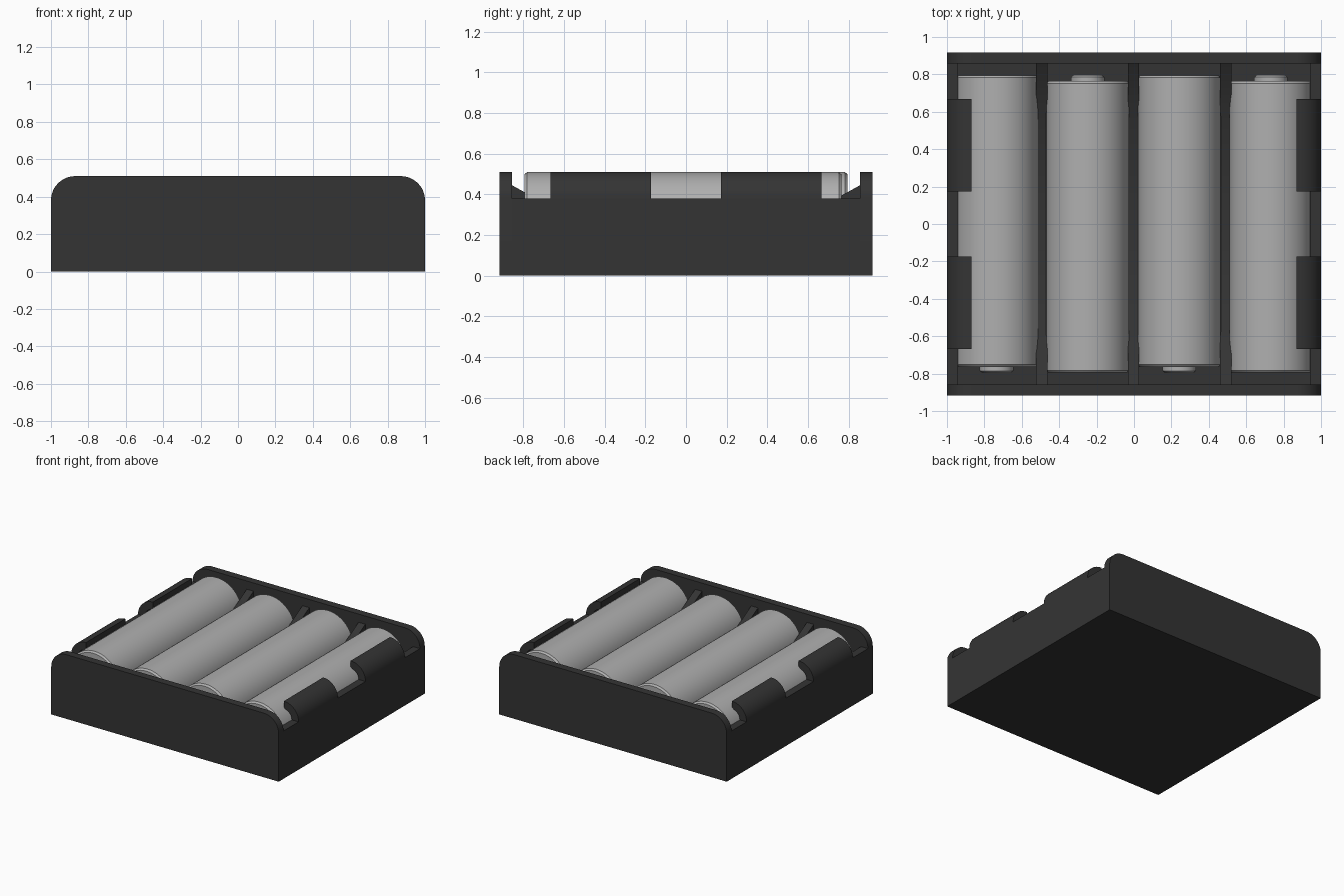
import bpy, bmesh, math
from mathutils import Vector

cube = bpy.data.objects.get("Cube")
if cube:
    bpy.data.objects.remove(cube, do_unlink=True)

HALF_X, HALF_Y, WALL = 1.0, 0.917, 0.06
INNER_Y = HALF_Y - WALL
TOP, SIDE_TOP = 0.51, 0.38
CURVE = TOP - SIDE_TOP


def material(name, rgb, rough):
    mat = bpy.data.materials.new(name)
    mat.use_nodes = True
    mat.diffuse_color = (*rgb, 1)
    bsdf = mat.node_tree.nodes["Principled BSDF"]
    bsdf.inputs["Base Color"].default_value = (*rgb, 1)
    bsdf.inputs["Roughness"].default_value = rough
    return mat


black = material("black plastic", (0.034, 0.034, 0.034), 0.6)
silver = material("silver grey", (0.43, 0.43, 0.43), 0.5)


def finish(name, bm, mat):
    bmesh.ops.recalc_face_normals(bm, faces=bm.faces)
    mesh = bpy.data.meshes.new(name)
    bm.to_mesh(mesh)
    bm.free()
    mesh.materials.append(mat)
    obj = bpy.data.objects.new(name, mesh)
    bpy.context.collection.objects.link(obj)
    bpy.ops.object.select_all(action="DESELECT")
    obj.select_set(True)
    bpy.context.view_layer.objects.active = obj
    bpy.ops.object.shade_smooth_by_angle(angle=math.radians(30))
    return obj


def prism(name, points, offset, mat=black):
    """Extrude a closed loop of 3D points along an offset."""
    bm = bmesh.new()
    face = bm.faces.new([bm.verts.new(p) for p in points])
    result = bmesh.ops.extrude_face_region(bm, geom=[face], use_keep_orig=True)
    moved = [v for v in result["geom"] if isinstance(v, bmesh.types.BMVert)]
    bmesh.ops.translate(bm, verts=moved, vec=Vector(offset))
    return finish(name, bm, mat)


def arc(cx, cz, radius, start, end, steps=12):
    angles = [math.radians(start + (end - start) * i / steps) for i in range(steps + 1)]
    return [(cx + radius * math.cos(a), cz + radius * math.sin(a)) for a in angles]


def box(name, x0, x1, y0, y1, z0, z1):
    return prism(name, [(x0, y0, z0), (x1, y0, z0), (x1, y1, z0), (x0, y1, z0)],
                 (0, 0, z1 - z0))


# Tray floor and side walls
box("floor", -HALF_X + WALL, HALF_X - WALL, -INNER_Y, INNER_Y, 0, WALL)
for side, label in ((-1, "right"), (1, "left")):
    edges = sorted((side * HALF_X, side * (HALF_X - WALL)))
    box(label + "_wall", *edges, -INNER_Y, INNER_Y, 0, SIDE_TOP)

    # Curved retaining clips
    cx = HALF_X - CURVE
    loop = arc(cx, SIDE_TOP, CURVE, 0, 90) + arc(cx, SIDE_TOP, CURVE - WALL, 90, 0)
    for y0, where in ((-0.667, "front"), (0.173, "back")):
        prism(f"{label}_{where}_clip", [(side * x, y0, z) for x, z in loop], (0, 0.494, 0))

# End walls with rounded top corners
right_corner = arc(HALF_X - CURVE, SIDE_TOP, CURVE, 0, 90)
left_corner = [(-x, z) for x, z in reversed(right_corner)]
outline = [(-HALF_X, 0), (HALF_X, 0)] + right_corner + left_corner
for name, y in (("front_wall", -HALF_Y), ("back_wall", INNER_Y)):
    prism(name, [(x, y, z) for x, z in outline], (0, WALL, 0))

# Dividers: low in the middle, ramping up at both ends
ramp = [(0.54, 0.27), (INNER_Y, 0.445)]
profile = [(-INNER_Y, WALL), (INNER_Y, WALL)] + ramp[::-1] + [(-y, z) for y, z in ramp]
for i, x in enumerate((-0.493, -0.003, 0.49)):
    prism(f"divider_{i + 1}", [(x - 0.03, y, z) for y, z in profile], (0.06, 0, 0))


def battery(name, x, direction):
    """Spin a half profile around the battery axis; the nub points along direction."""
    radius = 0.222
    rows = [(0, -0.795), (radius - 0.012, -0.795), (radius, -0.782), (radius, 0.752),
            (radius - 0.012, 0.765), (0.09, 0.765), (0.09, 0.785), (0.075, 0.797), (0, 0.797)]
    bm = bmesh.new()
    verts = [bm.verts.new((x + r, direction * y, 0.288)) for r, y in rows]
    edges = [bm.edges.new(pair) for pair in zip(verts, verts[1:])]
    bmesh.ops.spin(bm, geom=verts + edges, cent=(x, 0, 0.288), axis=(0, 1, 0),
                   angle=math.tau, steps=48)
    bmesh.ops.remove_doubles(bm, verts=bm.verts, dist=0.0001)
    finish(name, bm, silver)


# Four batteries in alternating directions
for i, x in enumerate((-0.735, -0.248, 0.242, 0.732)):
    battery(f"battery_{i + 1}", x, -1 if i % 2 == 0 else 1)
